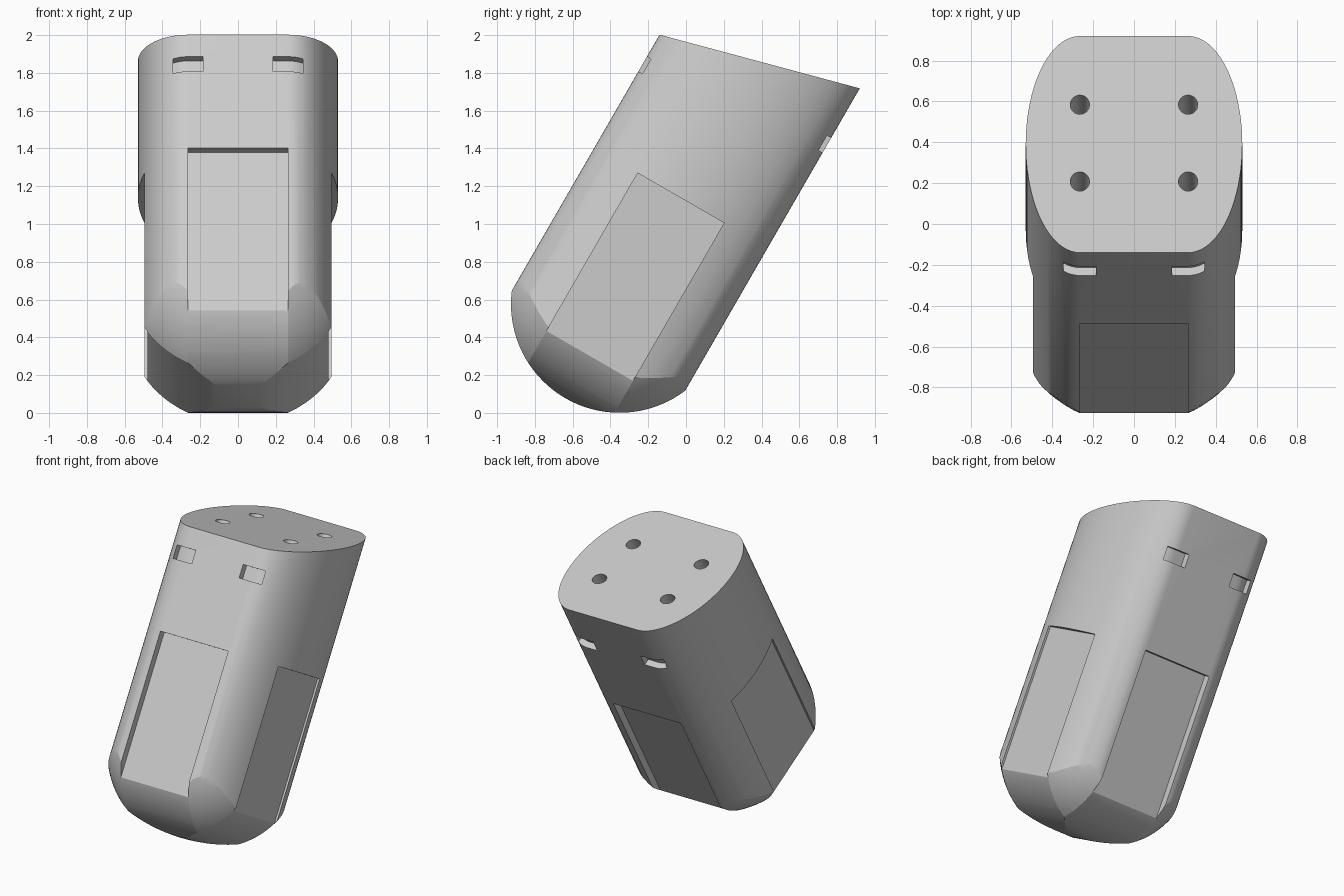
import bpy, bmesh, math
from math import sin, cos, pi
from mathutils import Matrix, Vector

if "Cube" in bpy.data.objects:
    bpy.data.objects.remove(bpy.data.objects["Cube"], do_unlink=True)

HALF, FLAT = 0.53, 0.265        # half width of the body and of its flat faces
DOME_Z, DOME_R = 0.323, 0.575   # dome centre height and radius
TOP = 1.806
TILT = math.radians(30)

grey = bpy.data.materials.new("light_grey")
grey.use_nodes = True
grey.diffuse_color = (0.6, 0.6, 0.6, 1)
grey.node_tree.nodes["Principled BSDF"].inputs["Base Color"].default_value = (0.6, 0.6, 0.6, 1)


def finish(bm, name):
    bmesh.ops.recalc_face_normals(bm, faces=bm.faces)
    mesh = bpy.data.meshes.new(name)
    bm.to_mesh(mesh)
    bm.free()
    mesh.materials.append(grey)
    ob = bpy.data.objects.new(name, mesh)
    bpy.context.collection.objects.link(ob)
    return ob


def prism(name, points, offset):
    """Extrude a closed loop of 3D points along an offset."""
    bm = bmesh.new()
    face = bm.faces.new([bm.verts.new(p) for p in points])
    new = bmesh.ops.extrude_face_region(bm, geom=[face])["geom"]
    bmesh.ops.translate(bm, vec=offset, verts=[v for v in new if isinstance(v, bmesh.types.BMVert)])
    return finish(bm, name)


def box(name, low, high):
    corners = [(low[0], low[1]), (high[0], low[1]), (high[0], high[1]), (low[0], high[1])]
    return prism(name, [(x, y, low[2]) for x, y in corners], (0, 0, high[2] - low[2]))


def bullet(radius, steps):
    """Half outline of a round-bottomed shape, from the base point upward."""
    arc = [(radius * sin(a), DOME_Z - radius * cos(a))
           for a in (pi / 2 * i / steps for i in range(steps + 1))]
    return arc + [(radius, 2.5)]


def cut(body, tool, operation="DIFFERENCE"):
    tool.hide_render = True
    mod = body.modifiers.new("cut", "BOOLEAN")
    mod.operation, mod.solver, mod.object = operation, "EXACT", tool
    bpy.ops.object.select_all(action="DESELECT")
    bpy.context.view_layer.objects.active = body
    body.select_set(True)
    bpy.ops.object.modifier_apply(modifier=mod.name)
    bpy.data.objects.remove(tool, do_unlink=True)


# Body: flat front and back, half-ellipse sides, slanted top
STEPS = 40
section = []
for side in (1, -1):
    for i in range(STEPS + 1):
        a = -pi / 2 + pi * i / STEPS
        section.append((side * (FLAT + FLAT * cos(a)), side * HALF * sin(a), -0.5))
body = prism("body", section, (0, 0, 2))
for v in body.data.vertices:
    if v.co.z > 0:
        v.co.z = TOP + v.co.y * math.tan(math.radians(15))

# Rounded base: two crossed barrel shapes and a ball trim the lower end
outline = bullet(DOME_R, 24)
loop = outline + [(-s, z) for s, z in reversed(outline[1:])]
cut(body, prism("barrel_x", [(-1, s, z) for s, z in loop], (2, 0, 0)), "INTERSECT")
cut(body, prism("barrel_y", [(s, -1, z) for s, z in loop], (0, 2, 0)), "INTERSECT")

bm = bmesh.new()
ring = bullet(math.hypot(DOME_R, FLAT), 24) + [(0, 2.5)]
verts = [bm.verts.new((s, 0, z)) for s, z in ring]
edges = [bm.edges.new(pair) for pair in zip(verts, verts[1:])]
bmesh.ops.spin(bm, geom=verts + edges, cent=(0, 0, 0), axis=(0, 0, 1),
               angle=2 * pi, steps=80, use_duplicate=False)
bmesh.ops.remove_doubles(bm, verts=bm.verts, dist=1e-4)
cut(body, finish(bm, "ball"), "INTERSECT")

# Shallow panel recess on each of the four sides
for quarter in range(4):
    panel = box("panel", (-0.264, -0.8, -0.05), (0.264, -0.48, 0.972))
    panel.data.transform(Matrix.Rotation(quarter * pi / 2, 4, "Z"))
    cut(body, panel)


# Curved slots near the top, front and back
def slot_floor(x):
    t = max(0, x - FLAT) / FLAT
    return HALF * math.sqrt(1 - t * t) - 0.045


for facing, low in ((-1, 1.44), (1, 1.555)):
    for side in (1, -1):
        xs = [0.185 + 0.02 * i for i in range(9)]
        points = [(side * x, facing * slot_floor(x), low) for x in xs]
        points += [(side * xs[-1], facing * 0.7, low), (side * xs[0], facing * 0.7, low)]
        cut(body, prism("slot", points, (0, 0, 0.09)))

# Four round holes in the top
for x in (-FLAT, FLAT):
    for y in (-0.182, 0.194):
        rim = [(x + 0.047 * cos(2 * pi * i / 32), y + 0.047 * sin(2 * pi * i / 32), TOP + y * 0.268 - 0.25)
               for i in range(32)]
        cut(body, prism("hole", rim, (0, 0, 0.6)))

# Lean the whole body back
body.data.transform(Matrix.Translation(Vector((0, -0.513, 0.296))) @ Matrix.Rotation(-TILT, 4, "X"))
bpy.ops.object.select_all(action="DESELECT")
body.select_set(True)
bpy.context.view_layer.objects.active = body
bpy.ops.object.shade_smooth_by_angle(angle=math.radians(18))
